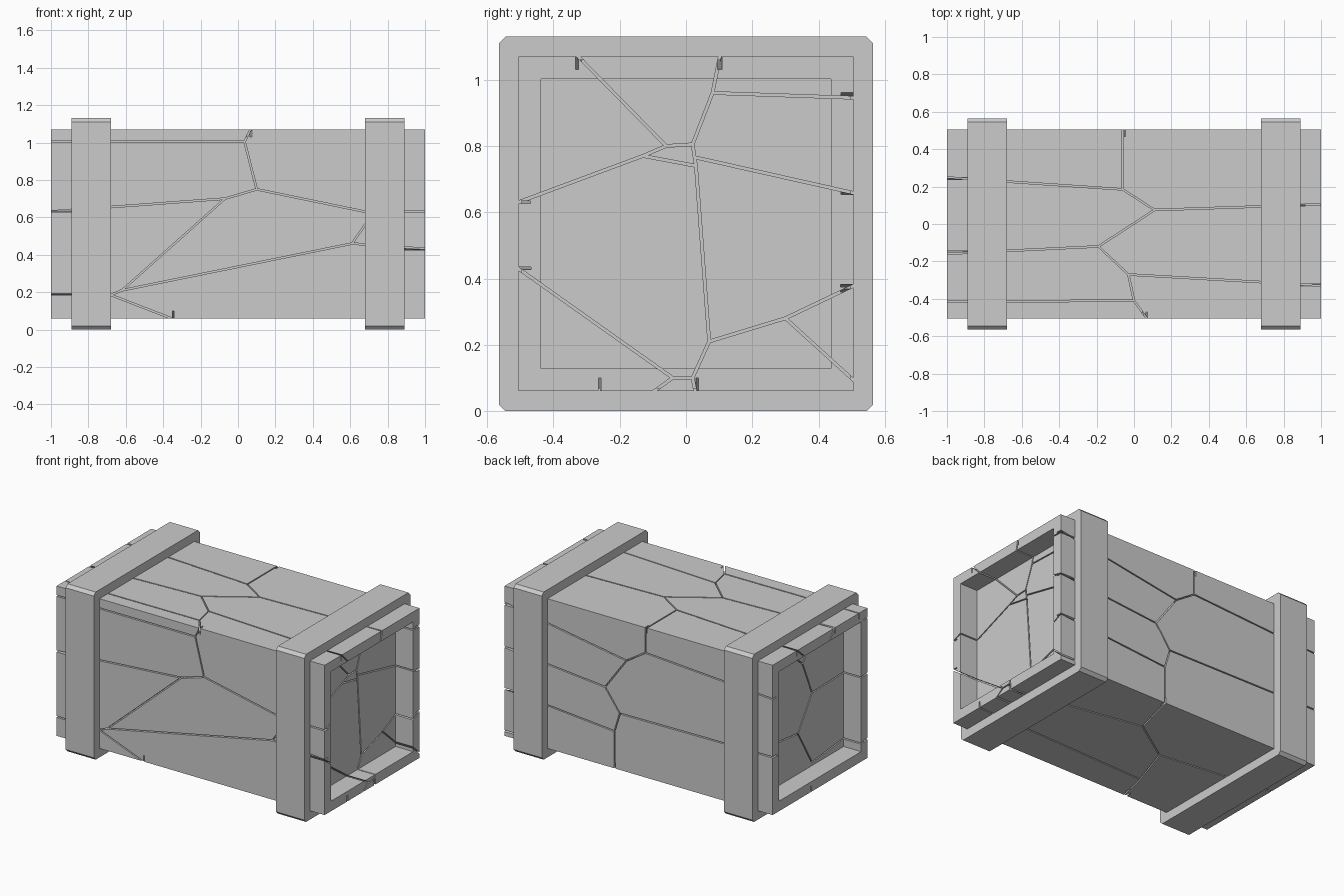
import bpy, bmesh, math
from mathutils import Vector, Matrix

if "Cube" in bpy.data.objects:
    bpy.data.objects.remove(bpy.data.objects["Cube"])


def make_object(name, bm):
    bmesh.ops.recalc_face_normals(bm, faces=bm.faces)
    me = bpy.data.meshes.new(name)
    bm.to_mesh(me)
    bm.free()
    ob = bpy.data.objects.new(name, me)
    bpy.context.collection.objects.link(ob)
    return ob


def smooth(ob):
    bpy.ops.object.select_all(action='DESELECT')
    ob.select_set(True)
    bpy.context.view_layer.objects.active = ob
    bpy.ops.object.shade_smooth_by_angle(angle=math.radians(30))


ZC = 0.565   # height of the long axis
H = 0.505    # half width of the block
GAP = 0.008  # crack width

# Stone block with a shallow square recess in each end
bm = bmesh.new()
bmesh.ops.create_cube(bm, size=1, matrix=Matrix.Translation((0, 0, ZC)) @ Matrix.Diagonal((2, 2 * H, 2 * H, 1)))
for f in [f for f in bm.faces if abs(f.normal.x) > 0.9]:
    side = f.normal.x
    bmesh.ops.inset_region(bm, faces=[f], thickness=0.068, use_even_offset=True)
    r = bmesh.ops.extrude_discrete_faces(bm, faces=[f])
    for v in r['faces'][0].verts:
        v.co.x -= side * 0.13
block = make_object("cracked_stone_block", bm)

# Crack polylines drawn on every side, in the two axes of that side
front = [[(-1.02, .63), (-.07, .70), (.1, .75), (.68, .63), (1.02, .63)],
         [(.1, .75), (.035, 1.005), (.075, 1.085)], [(.035, 1.005), (-1.02, 1.005)],
         [(-.07, .70), (-.62, .21)], [(-1.02, .19), (-.68, .185), (-.33, .05)],
         [(-.68, .185), (-.62, .21), (.61, .46), (1.02, .43)], [(.61, .46), (.72, .62)]]
top = [[(-1.02, .25), (-.06, .185), (-.06, .52)], [(-.06, .185), (.11, .075), (1.02, .105)],
       [(.11, .075), (-.19, -.12), (-1.02, -.16)], [(-.19, -.12), (-.03, -.27), (1.02, -.33)],
       [(-.03, -.27), (0, -.41), (.08, -.52)], [(0, -.41), (-1.02, -.415)]]
back = [[(1.02, .96), (.09, .81), (-.05, .90), (-.05, 1.09)], [(-.05, .90), (-1.02, .84)],
        [(.09, .81), (.25, .59), (1.02, .66)], [(.25, .59), (.14, .44), (-1.02, .45)],
        [(.14, .44), (.18, .31), (1.02, .38)], [(.18, .31), (.18, .04)]]
bottom = [[(.18, .52), (.1, .2), (1.02, .03)], [(.1, .2), (-.2, 0), (-1.02, .1)],
          [(-.2, 0), (-.3, -.3), (-.35, -.52)], [(-.3, -.3), (1.02, -.26)]]
right = [[(-.52, .625), (-.13, .77), (-.06, .80), (-.34, 1.085)], [(-.06, .80), (.02, .805), (.08, .96), (.105, 1.085)],
         [(.08, .96), (.52, .945)], [(-.13, .77), (.03, .74), (.02, .805)], [(.03, .765), (.52, .655)],
         [(.03, .74), (.07, .21), (.3, .28), (.52, .385)], [(.3, .28), (.52, .08)],
         [(.07, .21), (.02, .1), (-.04, .1), (-.52, .44)], [(.02, .1), (.03, .05)], [(-.04, .1), (-.11, .05)]]
left = [[(-.52, .63), (-.1, .62), (0, .85), (-.16, 1.085)], [(0, .85), (.26, 1.085)],
        [(-.1, .62), (.05, .4), (.52, .45)], [(.05, .4), (-.1, .15), (-.52, .19)]]

X, Y, Z = Vector((1, 0, 0)), Vector((0, 1, 0)), Vector((0, 0, 1))
sides = [(front, X, Z, -Y, H, .035), (back, X, Z, Y, H, .035), (top, X, Y, Z, ZC + H, .035),
         (bottom, X, Y, -Z, -(ZC - H), .035), (right, Y, Z, X, 1, .165), (left, Y, Z, -X, 1, .165)]

# Thin slabs along each crack, used to cut the grooves
bm = bmesh.new()
count = 0
for lines, u, v, n, level, depth in sides:
    for line in lines:
        for a, b in zip(line, line[1:]):
            pa, pb = u * a[0] + v * a[1], u * b[0] + v * b[1]
            d = (pb - pa).normalized()
            s = n.cross(d)
            hi, lo = level + 0.02 + count * 1e-4, level - depth - count * 1.3e-4
            mid = (pa + pb) / 2 + n * (hi + lo) / 2
            rot = Matrix((d, s, n)).transposed().to_4x4()
            size = Matrix.Diagonal(((pb - pa).length + GAP * .8, GAP, hi - lo, 1))
            bmesh.ops.create_cube(bm, size=1, matrix=Matrix.Translation(mid) @ rot @ size)
            count += 1
cutter = make_object("crack_cutter", bm)
cutter.hide_render = True
mod = block.modifiers.new("cracks", 'BOOLEAN')
mod.operation = 'DIFFERENCE'
mod.solver = 'EXACT'
mod.use_self = True
mod.object = cutter
bpy.context.view_layer.objects.active = block
bpy.ops.object.modifier_apply(modifier=mod.name)
bpy.data.objects.remove(cutter)
smooth(block)


# Square bands around both ends, with clipped corners
def band(name, x):
    bm = bmesh.new()
    c, o, w, i = 0.02, 0.565, 0.105, 0.495
    rings = []
    for dx in (-w, w):
        outer, inner = [], []
        for sy, sz in ((1, 1), (-1, 1), (-1, -1), (1, -1)):
            pts = [(sy * o, sz * (o - c)), (sy * (o - c), sz * o)]
            if sy * sz < 0:
                pts.reverse()
            outer += [bm.verts.new((x + dx, y, ZC + z)) for y, z in pts]
            inner += [bm.verts.new((x + dx, sy * i, ZC + sz * i))]
        rings.append((outer, inner))
    (oa, ia), (ob, ib) = rings
    for k in range(8):
        m = (k + 1) % 8
        bm.faces.new((oa[k], oa[m], ob[m], ob[k]))
    for k in range(4):
        m = (k + 1) % 4
        bm.faces.new((ia[k], ia[m], ib[m], ib[k]))
        for o_, i_ in rings:
            bm.faces.new((o_[2 * k], o_[2 * k + 1], i_[k]))
            bm.faces.new((o_[2 * k + 1], o_[2 * m], i_[m], i_[k]))
    smooth(make_object(name, bm))


band("left_band", -0.785)
band("right_band", 0.785)
